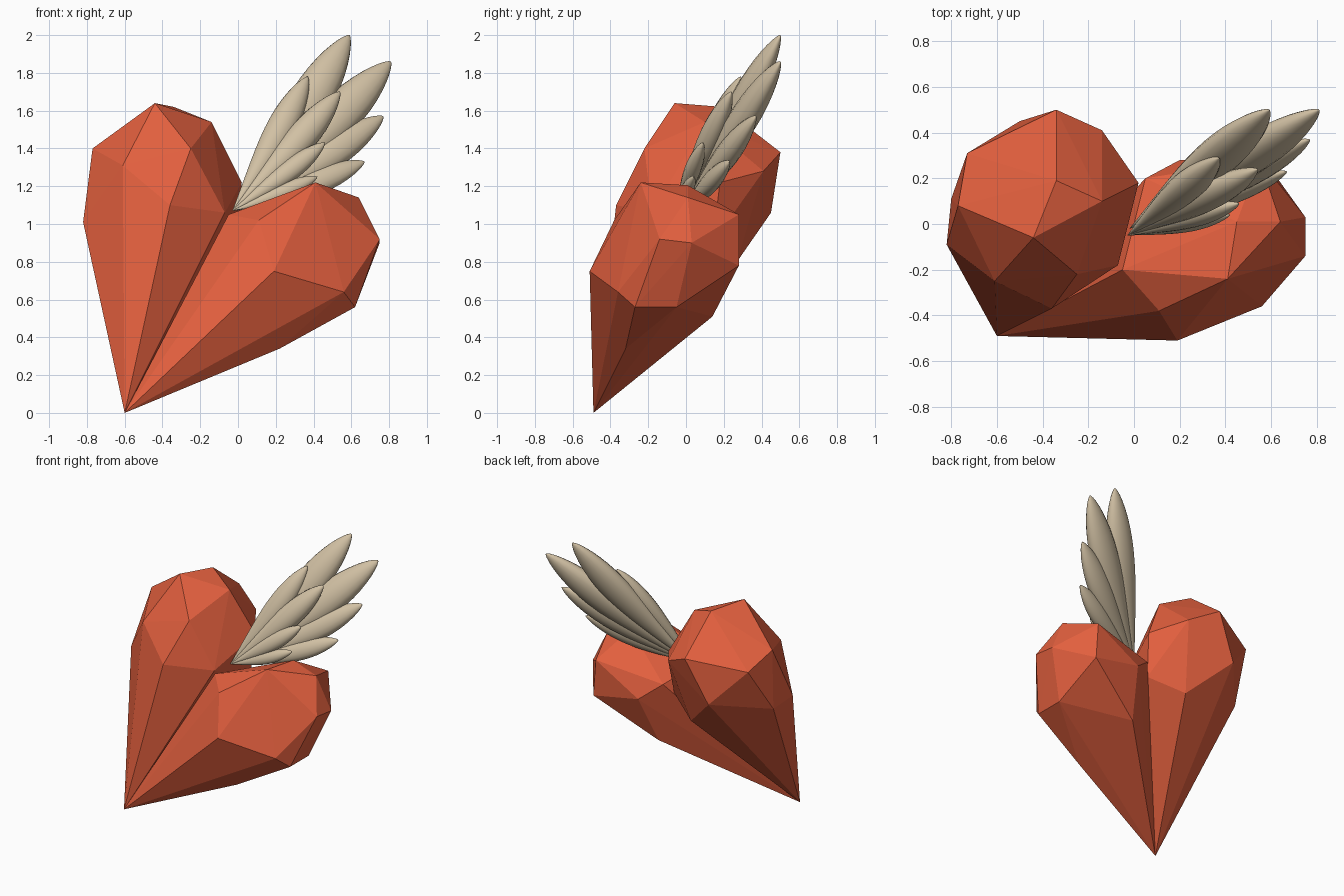
import bpy, bmesh, math
from mathutils import Vector

if "Cube" in bpy.data.objects:
    bpy.data.objects.remove(bpy.data.objects["Cube"])


def material(name, rgb):
    m = bpy.data.materials.new(name)
    m.diffuse_color = (*rgb, 1)
    m.use_nodes = True
    m.node_tree.nodes["Principled BSDF"].inputs["Base Color"].default_value = m.diffuse_color
    return m


RED = material("coral red", (0.76, 0.115, 0.048))
CREAM = material("warm cream", (0.64, 0.53, 0.37))
TIP = (-0.6, -0.49, 0.0)


def finish(bm, name, mat):
    bmesh.ops.recalc_face_normals(bm, faces=bm.faces[:])
    me = bpy.data.meshes.new(name)
    bm.to_mesh(me)
    bm.free()
    me.materials.append(mat)
    ob = bpy.data.objects.new(name, me)
    bpy.context.collection.objects.link(ob)
    return ob


# Faceted heart lobes: a hull of gem corners drawn down to the shared tip
def lobe(name, corners):
    bm = bmesh.new()
    for p in corners + [TIP]:
        bm.verts.new(p)
    bmesh.ops.convex_hull(bm, input=bm.verts[:])
    loose = [v for v in bm.verts if not v.link_faces]
    bmesh.ops.delete(bm, geom=loose, context='VERTS')
    return finish(bm, name, RED)


lobe("heart_left_lobe", [
    (-0.44, -0.06, 1.64), (-0.34, 0.19, 1.62), (-0.14, 0.10, 1.54),
    (-0.34, 0.50, 1.38), (-0.14, 0.41, 1.28), (0.02, 0.18, 1.22),
    (-0.77, 0.08, 1.40), (-0.73, 0.31, 1.31), (-0.50, 0.45, 1.06),
    (-0.82, -0.09, 1.01), (-0.80, 0.11, 0.98), (-0.61, -0.25, 1.31),
    (-0.25, -0.22, 1.40), (-0.36, -0.37, 1.10), (-0.07, -0.18, 1.06),
    (0.00, 0.14, 0.90), (-0.23, 0.27, 0.80),
])
lobe("heart_right_lobe", [
    (0.41, -0.24, 1.22), (0.45, 0.01, 1.205), (0.64, 0.01, 1.14),
    (0.75, -0.14, 0.92), (0.75, 0.03, 0.90), (0.62, -0.27, 0.56),
    (0.56, -0.36, 0.64), (0.62, -0.05, 0.56), (0.19, -0.51, 0.75),
    (0.11, -0.38, 1.02), (0.22, -0.32, 0.34), (0.13, 0.14, 0.51),
    (0.57, 0.28, 0.78), (0.55, 0.28, 1.05), (0.20, 0.28, 0.85),
    (-0.05, -0.20, 1.05), (0.05, 0.20, 0.97),
])

# Wing: two overlapping layers of curved, lens-shaped feathers
FACING = Vector((0.2, -0.9, 0.4)).normalized()
RINGS, SIDES = 22, 16


def feather(name, root, tip, wide, thick):
    root, tip = Vector(root), Vector(tip)
    axis = tip - root
    length = axis.length
    d = axis.normalized()
    up = FACING.cross(d).normalized()
    if up.z < 0:
        up = -up
    out = d.cross(up).normalized()
    bm = bmesh.new()
    rings = []
    for i in range(1, RINGS):
        t = (1 - math.cos(math.pi * i / RINGS)) / 2
        s = math.sin(math.pi * t ** 1.5) ** 0.68
        c = root + axis * t - up * (0.014 * length * math.sin(math.pi * t))
        ring = []
        for k in range(SIDES):
            a = 2 * math.pi * k / SIDES
            ring.append(bm.verts.new(c + up * (math.cos(a) * s * wide * length)
                                     + out * (math.sin(a) * s * thick * length)))
        rings.append(ring)
    for r0, r1 in zip(rings, rings[1:]):
        for k in range(SIDES):
            j = (k + 1) % SIDES
            bm.faces.new((r0[k], r0[j], r1[j], r1[k]))
    for ring, end in ((rings[0], root), (rings[-1], tip)):
        v = bm.verts.new(end)
        for k in range(SIDES):
            bm.faces.new((ring[k], ring[(k + 1) % SIDES], v))
    for f in bm.faces:
        f.smooth = True
    return finish(bm, name, CREAM)


long_tips = [(0.59, 0.50, 2.0), (0.81, 0.50, 1.86), (0.77, 0.37, 1.57), (0.67, 0.23, 1.33)]
short_tips = [(0.37, 0.29, 1.78), (0.54, 0.24, 1.70), (0.46, 0.09, 1.43), (0.42, 0.04, 1.25)]
for i, p in enumerate(long_tips):
    feather(f"long_feather_{i + 1}", (-0.02, -0.02, 1.07), p, 0.09, 0.06)
for i, p in enumerate(short_tips):
    feather(f"short_feather_{i + 1}", (-0.03, -0.05, 1.07), p, 0.09, 0.07)
